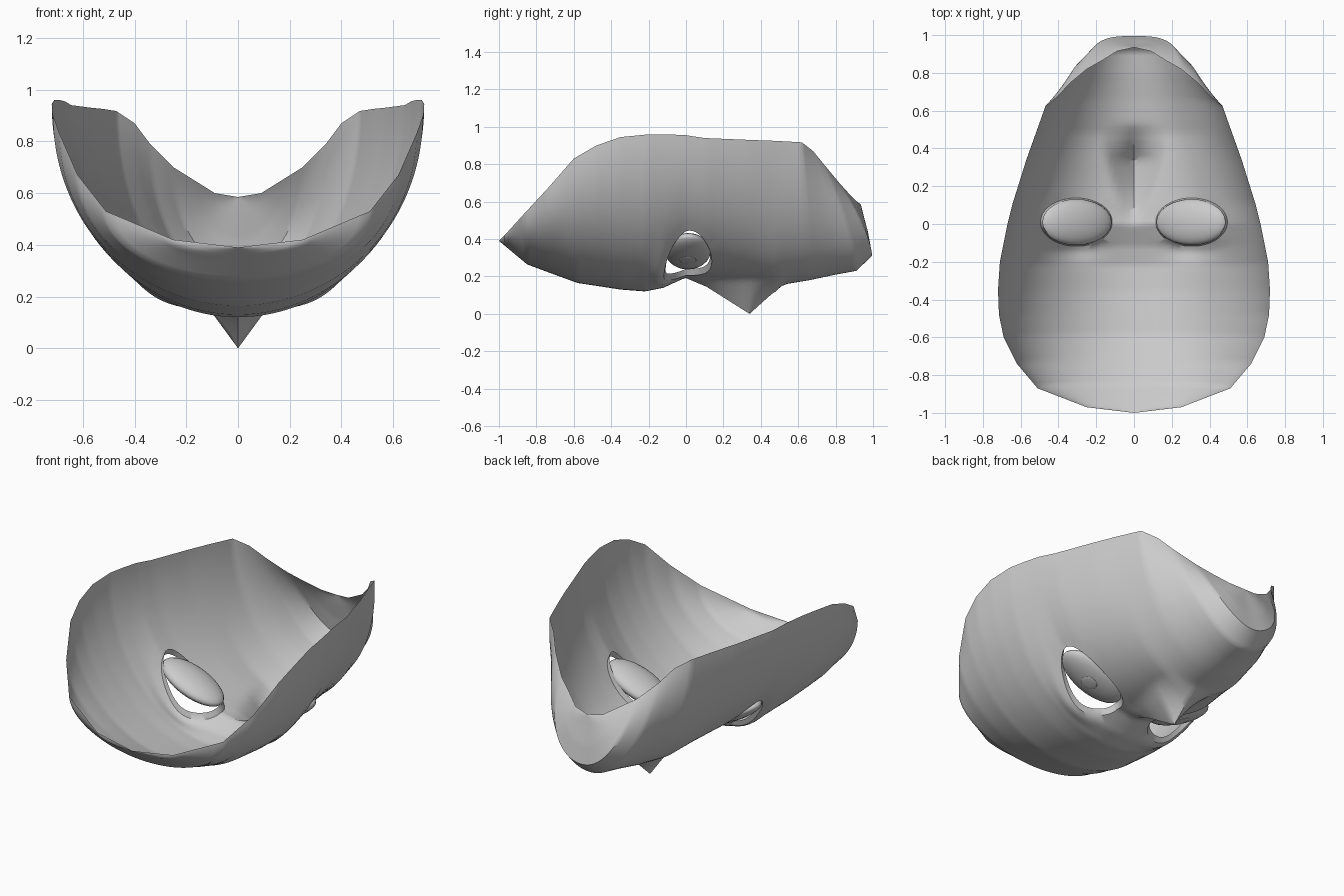
import bpy, bmesh, math
from mathutils import Matrix, Vector
from mathutils.bvhtree import BVHTree

if "Cube" in bpy.data.objects:
    bpy.data.objects.remove(bpy.data.objects["Cube"])

# Stations from forehead to chin: midline y, z, then rim x, y, z
STATIONS = [
    (-1.0, .39, 0, -1.0, .39), (-.97, .365, .25, -.97, .42),
    (-.85, .265, .51, -.87, .53), (-.73, .22, .62, -.74, .67),
    (-.58, .165, .69, -.60, .83), (-.48, .15, .715, -.48, .90),
    (-.35, .13, .72, -.35, .945), (-.22, .12, .71, -.2, .96),
    (-.12, .14, .69, -.1, .96), (0, .195, .67, 0, .955),
    (.11, .19, .645, .1, .94), (.34, .17, .57, .34, .93),
    (.48, .15, .52, .48, .925), (.66, .18, .47, .62, .917),
    (.80, .21, .40, .68, .87), (.91, .23, .34, .745, .79),
    (.995, .31, .25, .82, .70), (.975, .42, .17, .865, .65),
    (.95, .52, .09, .915, .60), (.935, .585, 0, .935, .585)]
NOSE = [(-.01, 0, .07), (.11, .045, .09), (.34, .17, .15), (.46, .045, .17), (.52, 0, .15)]
EYE = Vector((.305, .01))
EYE_R = (.19, .128)


def lerp_rows(rows, k):
    i = min(int(k), len(rows) - 2)
    return [a + (b - a) * (k - i) for a, b in zip(rows[i], rows[i + 1])]


def nose(x, y):
    for a, b in zip(NOSE, NOSE[1:]):
        if a[0] <= y < b[0]:
            f = (y - a[0]) / (b[0] - a[0])
            h, w = a[1] + (b[1] - a[1]) * f, a[2] + (b[2] - a[2]) * f
            return h * max(0, 1 - abs(x) / w) ** 1.2
    return 0


def brow(x, y):
    return .03 * math.exp(-((abs(x) - .32) / .13) ** 2 - ((y + .14) / .05) ** 2)


# Face shell: quarter-ellipse sections lofted from midline to rim
bm = bmesh.new()
PER, NV = 6, 72
grid = []
for u in range(PER * (len(STATIONS) - 1) + 1):
    ym, zm, xr, yr, zr = lerp_rows(STATIONS, u / PER)
    row = []
    for v in range(NV + 1):
        t = (v / NV - .5) * math.pi
        c = 1 - math.cos(t)
        x, y = xr * math.sin(t), ym + (yr - ym) * c ** 1.5
        z = zm + (zr - zm) * c - nose(x, y) - brow(x, y)
        row.append(bm.verts.new((x, y, z)))
    grid.append(row)
for r, s in zip(grid, grid[1:]):
    for v in range(NV):
        bm.faces.new((r[v], s[v], s[v + 1], r[v + 1]))
bmesh.ops.remove_doubles(bm, verts=bm.verts[:], dist=1e-4)
bmesh.ops.recalc_face_normals(bm, faces=bm.faces[:])
surface = BVHTree.FromBMesh(bm)


# Eye openings: cut, snap the edge to an oval, then turn a lip inward
def radius(co, side):
    return math.hypot((co.x - side * EYE.x) / EYE_R[0], (co.y - EYE.y) / EYE_R[1])


for side in (-1, 1):
    bmesh.ops.delete(bm, geom=[v for v in bm.verts if radius(v.co, side) < 1], context='VERTS')
    edges = [e for e in bm.edges if e.is_boundary and all(radius(v.co, side) < 1.6 for v in e.verts)]
    centre = Vector((side * EYE.x, EYE.y, 0))
    for v in {v for e in edges for v in e.verts}:
        p = centre + (v.co - centre) / radius(v.co, side)
        hit = surface.ray_cast(Vector((p.x, p.y, -1)), Vector((0, 0, 1)))[0]
        v.co = hit if hit else v.co
    lip = bmesh.ops.extrude_edge_only(bm, edges=edges)['geom']
    for v in (g for g in lip if isinstance(g, bmesh.types.BMVert)):
        z = v.co.z + .035
        v.co = centre + (v.co - centre) * .93
        v.co.z = z

mesh = bpy.data.meshes.new("face_shell")
bm.to_mesh(mesh)
bm.free()
shell = bpy.data.objects.new("face_shell", mesh)
bpy.context.collection.objects.link(shell)


def finish(obj, angle):
    bpy.ops.object.select_all(action='DESELECT')
    obj.select_set(True)
    bpy.context.view_layer.objects.active = obj
    bpy.ops.object.shade_smooth_by_angle(angle=math.radians(angle))


finish(shell, 45)


# Eyeballs and pupils follow the tilt of the face surface
def ellipsoid(name, side, offset, size):
    bpy.ops.mesh.primitive_uv_sphere_add(segments=24, ring_count=12, radius=1)
    obj = bpy.context.object
    obj.name = name
    obj.matrix_world = (Matrix.Translation((side * EYE.x, EYE.y, .335))
                        @ Matrix.Rotation(-side * .42, 4, 'Y')
                        @ Matrix.Translation((0, 0, offset))
                        @ Matrix.Diagonal((*size, 1)))
    finish(obj, 60)


for side, label in ((-1, "left"), (1, "right")):
    ellipsoid(label + "_eyeball", side, 0, (.205, .122, .055))
    ellipsoid(label + "_pupil", side, -.053, (.045, .045, .006))
